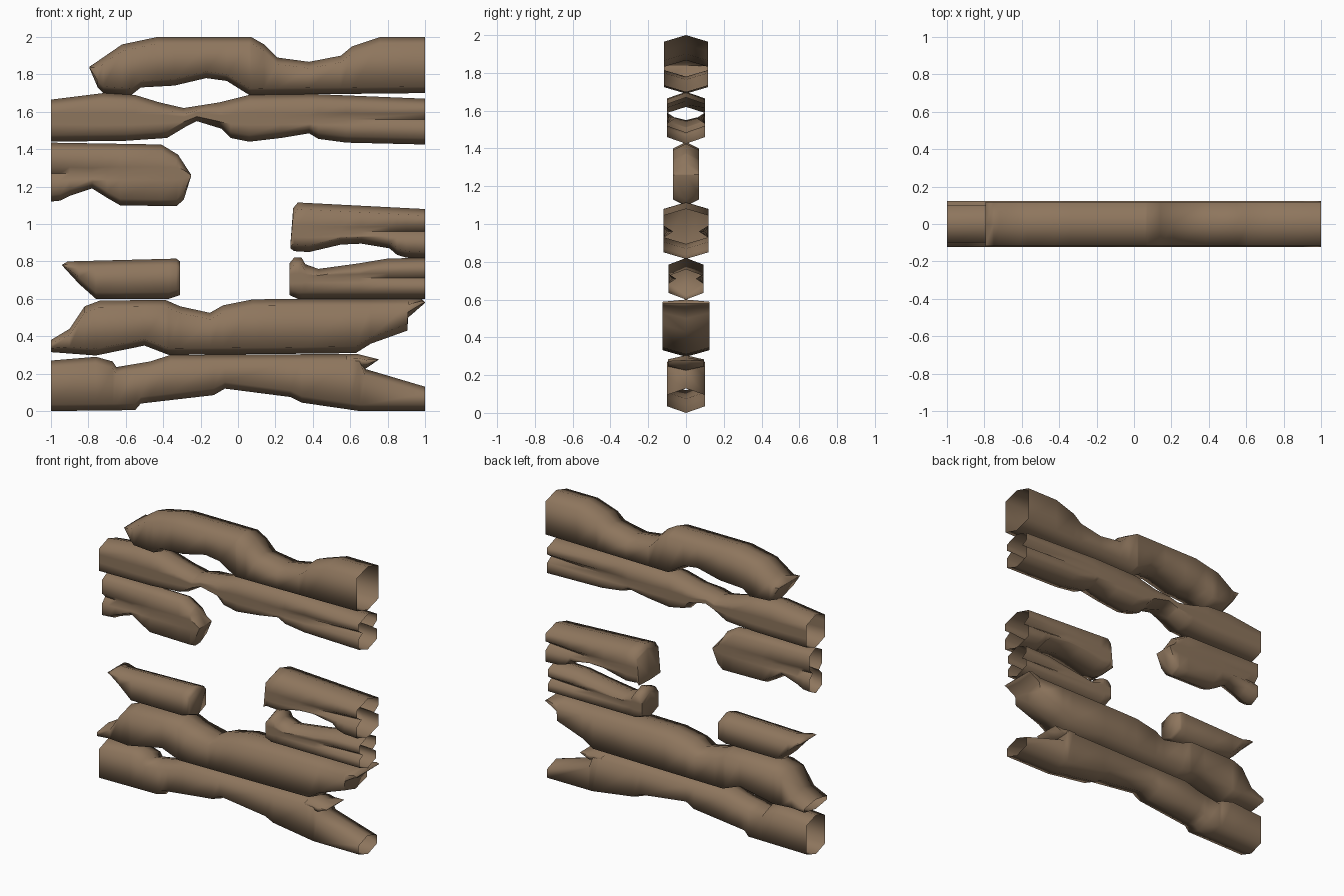
import bpy, bmesh, math

if "Cube" in bpy.data.objects:
    bpy.data.objects.remove(bpy.data.objects["Cube"])

wood = bpy.data.materials.new("weathered brown wood")
wood.diffuse_color = (0.27, 0.18, 0.11, 1)
wood.use_nodes = True
wood.node_tree.nodes["Principled BSDF"].inputs["Base Color"].default_value = wood.diffuse_color


def at(line, x):
    """Height of a polyline at x."""
    for (x0, z0), (x1, z1) in zip(line, line[1:]):
        if x <= x1:
            return z0 + (z1 - z0) * max(0, x - x0) / (x1 - x0)
    return line[-1][1]


def log(name, w, top, bottom, caps="", groove=None):
    """Six-sided log lofted along x between a top and bottom edge line.
    groove = (x where it starts, x where it is deepest, z, depth)."""
    bm = bmesh.new()
    rings = []
    for x in sorted({p[0] for p in top + bottom}):
        t, b = at(top, x), at(bottom, x)
        t = max(t, b + 0.004)
        h = t - b
        d = min(0.035, h * 0.3)
        side = [(w, t - d)]
        if groove:
            gx0, gx1, gz, depth = groove
            g = depth * min(1, max(0, (x - gx0) / (gx1 - gx0)))
            s = min(0.035, h * 0.12)
            m = min(max(gz, b + d + s), t - d - s)
            side += [(w, m + s), (w - g, m), (w, m - s)]
        side.append((w, b + d))
        prof = [(0, t)] + side + [(0, b)] + [(-y, z) for y, z in reversed(side)]
        rings.append([bm.verts.new((x, y, z)) for y, z in prof])
    n = len(rings[0])
    for r, q in zip(rings, rings[1:]):
        for i in range(n):
            j = (i + 1) % n
            bm.faces.new((r[i], q[i], q[j], r[j]))
    if "L" in caps:
        bm.faces.new(list(reversed(rings[0])))
    if "R" in caps:
        bm.faces.new(rings[-1])
    bmesh.ops.recalc_face_normals(bm, faces=bm.faces)
    # open tubes: make sure the normals point outward
    bm.normal_update()
    if sum(f.normal.y * f.calc_center_median().y for f in bm.faces) < 0:
        bmesh.ops.reverse_faces(bm, faces=bm.faces)
    me = bpy.data.meshes.new(name)
    bm.to_mesh(me)
    bm.free()
    me.materials.append(wood)
    ob = bpy.data.objects.new(name, me)
    bpy.context.collection.objects.link(ob)
    bpy.ops.object.select_all(action='DESELECT')
    ob.select_set(True)
    bpy.context.view_layer.objects.active = ob
    bpy.ops.object.shade_smooth_by_angle(angle=math.radians(80))


# Top log, broken on the left
log("top_log", 0.117,
    [(-.795, 1.84), (-.62, 1.96), (-.43, 2), (.07, 2), (.14, 1.96), (.21, 1.89),
     (.38, 1.867), (.55, 1.9), (.61, 1.95), (.76, 2), (1, 2)],
    [(-.795, 1.835), (-.75, 1.73), (-.72, 1.70), (-.57, 1.69), (-.52, 1.73),
     (-.34, 1.74), (-.17, 1.78), (-.06, 1.765), (.06, 1.69), (1, 1.70)], "L")

# Second log, worn thin in the middle, cracked at the right
log("upper_log", 0.1,
    [(-1, 1.665), (-.72, 1.7), (-.55, 1.69), (-.42, 1.65), (-.29, 1.62),
     (-.1, 1.65), (.06, 1.69), (.4, 1.695), (1, 1.67)],
    [(-1, 1.44), (-.6, 1.445), (-.38, 1.46), (-.28, 1.52), (-.22, 1.55),
     (-.09, 1.51), (-.04, 1.46), (.06, 1.44), (.23, 1.46), (.38, 1.485),
     (.43, 1.455), (.58, 1.435), (1, 1.425)], "", (.3, 1, 1.56, .045))

# Broken stubs around the hole
log("left_upper_stub", 0.068,
    [(-1, 1.435), (-.41, 1.425), (-.32, 1.37), (-.25, 1.262)],
    [(-1, 1.12), (-.95, 1.125), (-.9, 1.15), (-.78, 1.19), (-.7, 1.14),
     (-.63, 1.1), (-.33, 1.095), (-.29, 1.13), (-.25, 1.258)], "R",
    (-.5, -1, 1.27, .035))
log("right_upper_stub", 0.118,
    [(.28, .89), (.295, 1.085), (.32, 1.115), (1, 1.08)],
    [(.28, .87), (.3, .855), (.38, .85), (.55, .89), (.66, .895), (.81, .87),
     (.85, .835), (.9, .82), (1, .815)], "L", (.5, 1, .96, .05))
log("right_lower_stub", 0.092,
    [(.275, .79), (.3, .82), (.34, .82), (.36, .785), (.43, .76), (.65, .79),
     (.8, .815), (1, .82)],
    [(.275, .62), (.32, .6), (1, .6)], "L", (.4, 1, .71, .04))
log("left_lower_stub", 0.092,
    [(-.94, .782), (-.91, .8), (-.6, .808), (-.33, .815), (-.31, .8)],
    [(-.94, .778), (-.85, .68), (-.76, .6), (-.37, .6), (-.31, .62)], "LR")

# Lower log with a splintered right end
log("lower_log", 0.124,
    [(-1, .38), (-.9, .44), (-.82, .56), (-.74, .59), (-.39, .595), (-.31, .56),
     (-.15, .525), (-.08, .565), (.08, .597), (.35, .6), (.98, .6), (1, .582)],
    [(-1, .315), (-.76, .297), (-.5, .35), (-.37, .3), (.2, .305), (.63, .31),
     (.71, .36), (.905, .43), (.91, .5), (1, .578)], "R")

# Bottom log and its splinter
log("bottom_log", 0.1,
    [(-1, .27), (-.76, .29), (-.67, .265), (-.65, .235), (-.47, .265),
     (-.36, .3), (.6, .305), (.65, .3), (.68, .225), (1, .13)],
    [(-1, 0), (-.55, .005), (-.52, .04), (-.13, .085), (-.07, .12), (.28, .075),
     (.34, .045), (.65, 0), (1, 0)])
log("bottom_log_splinter", 0.095,
    [(.58, .302), (.64, .305), (.75, .277)],
    [(.58, .24), (.68, .225), (.75, .273)], "R")
